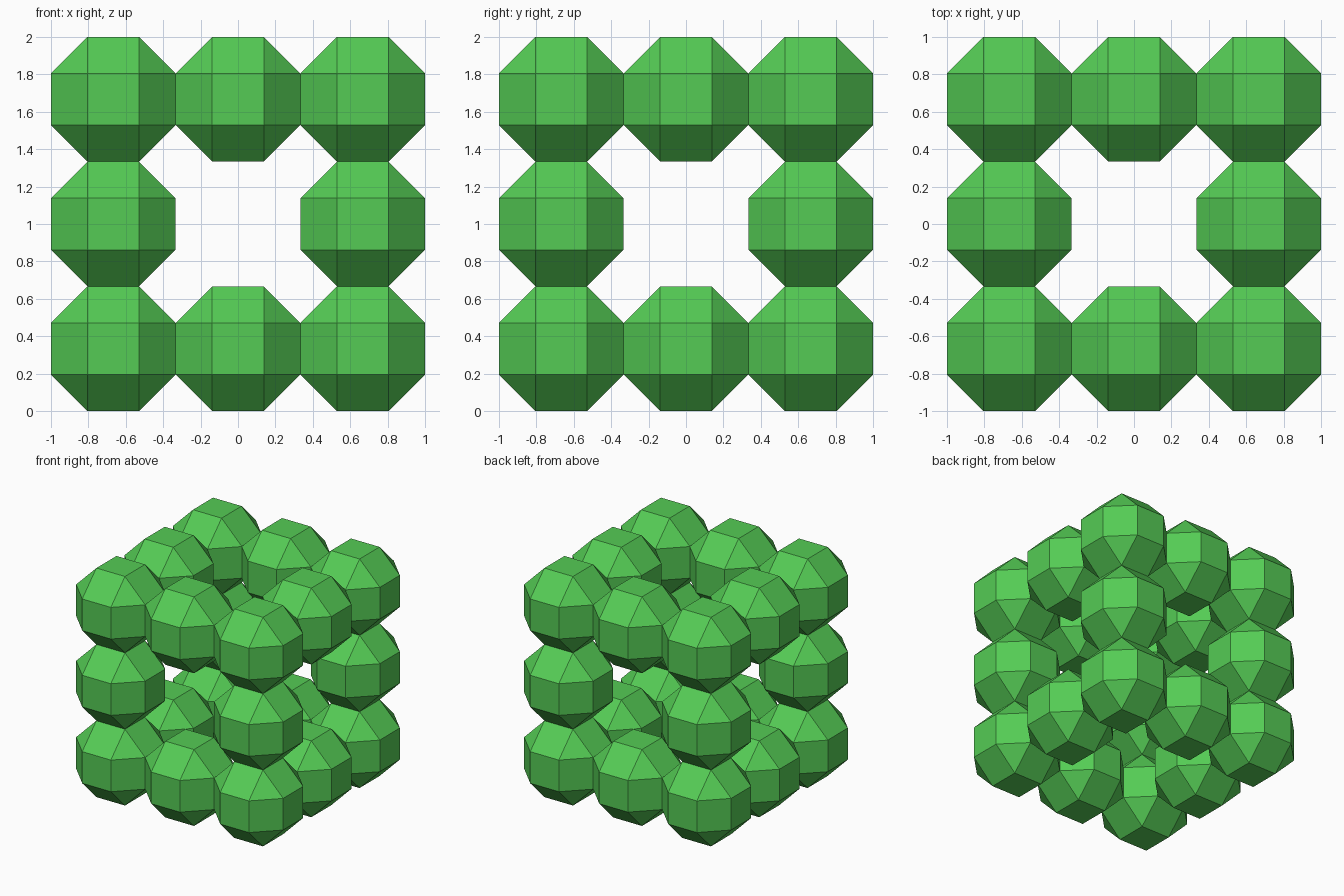
import bpy, bmesh, math
from itertools import product

if "Cube" in bpy.data.objects:
    bpy.data.objects.remove(bpy.data.objects["Cube"])

R = 1 / 3                          # half width of one cell
STEP = 2 * R
INNER = R / (1 + math.sqrt(2))     # half width of the flat square faces

green = bpy.data.materials.new("green")
green.diffuse_color = (0.09, 0.6, 0.09, 1)
green.use_nodes = True
green.node_tree.nodes["Principled BSDF"].inputs["Base Color"].default_value = green.diffuse_color

# One cell: a cube with chamfered edges and corners (rhombicuboctahedron)
bm = bmesh.new()
bmesh.ops.create_cube(bm, size=2 * R)
bmesh.ops.bevel(bm, geom=bm.edges[:], offset=R - INNER, offset_type='OFFSET',
                segments=1, affect='EDGES')
bmesh.ops.recalc_face_normals(bm, faces=bm.faces[:])
mesh = bpy.data.meshes.new("cell")
bm.to_mesh(mesh)
bm.free()
mesh.materials.append(green)

# 3x3x3 lattice with the face centres and the core left out
for x, y, z in product((-1, 0, 1), repeat=3):
    zeros = (x, y, z).count(0)
    if zeros > 1:
        continue
    cell = bpy.data.objects.new("edge_cell" if zeros else "corner_cell", mesh)
    cell.location = (x * STEP, y * STEP, 1 + z * STEP)
    bpy.context.collection.objects.link(cell)
